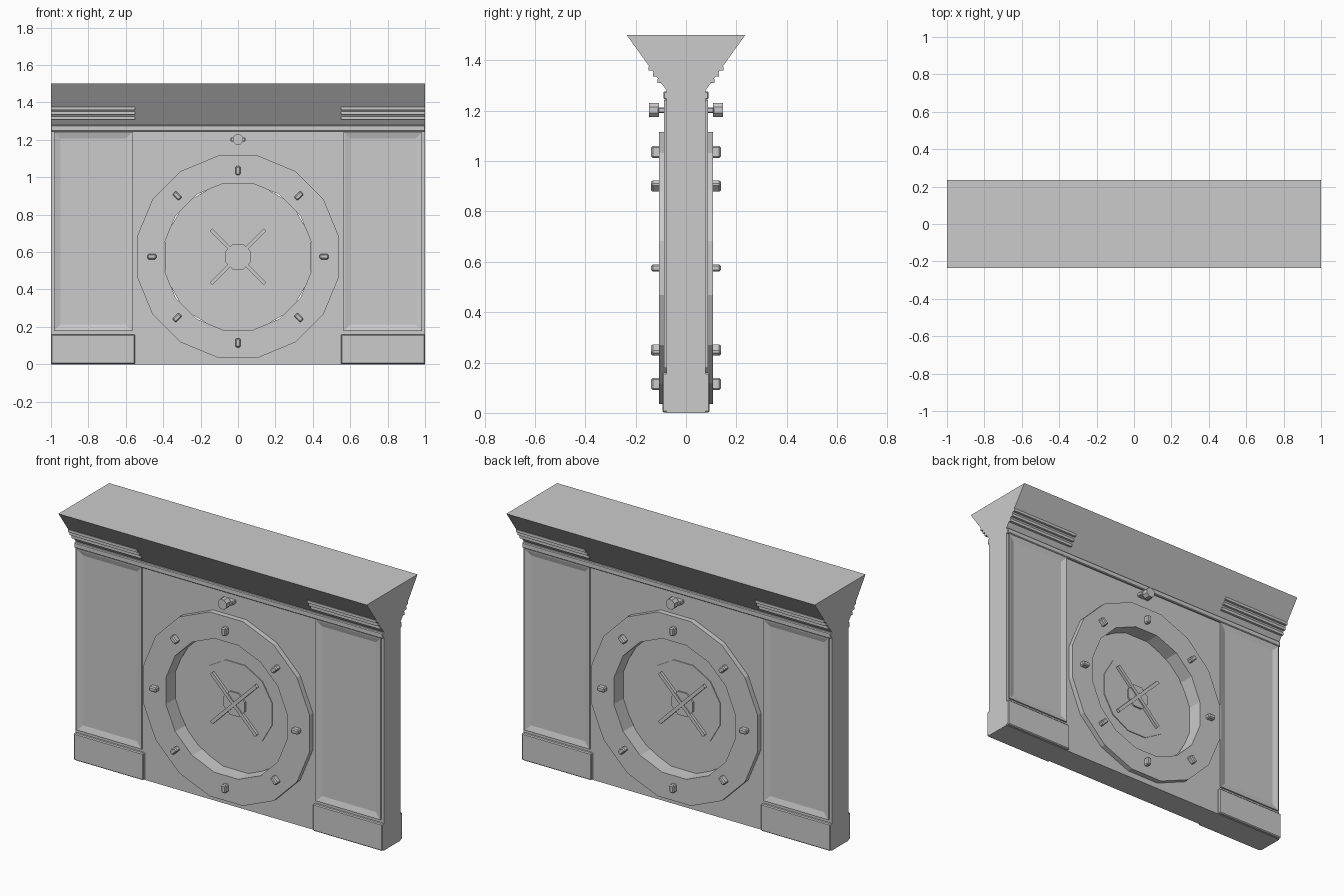
import bpy, bmesh
from math import pi, cos, sin
from mathutils import Matrix, Vector

if "Cube" in bpy.data.objects:
    bpy.data.objects.remove(bpy.data.objects["Cube"])

CZ = 0.575  # height of the round opening's centre


def finish(name, bm):
    bmesh.ops.recalc_face_normals(bm, faces=bm.faces)
    me = bpy.data.meshes.new(name)
    bm.to_mesh(me)
    bm.free()
    ob = bpy.data.objects.new(name, me)
    bpy.context.collection.objects.link(ob)
    return ob


def box(name, x, y, z, bevel=0, angle=0):
    """Box from (min, max) ranges, optionally turned about y through its place on the opening."""
    bm = bmesh.new()
    bmesh.ops.create_cube(bm, size=1)
    for v in bm.verts:
        v.co = Vector([(r[0] + r[1]) / 2 + c * (r[1] - r[0]) for r, c in zip((x, y, z), v.co)])
    if bevel:
        bmesh.ops.bevel(bm, geom=bm.edges[:], offset=bevel, segments=1, affect='EDGES')
    if angle:
        bmesh.ops.rotate(bm, verts=bm.verts, cent=(0, 0, CZ), matrix=Matrix.Rotation(angle, 3, 'Y'))
    return finish(name, bm)


def prism(name, apothem, n, y0, y1, z=CZ, inner=0):
    """Flat-topped n-gon prism along y; a tube when inner is given."""
    bm = bmesh.new()

    def loop(a, y):
        r = a / cos(pi / n)
        return [bm.verts.new((r * cos((2 * i + 1) * pi / n), y, z + r * sin((2 * i + 1) * pi / n)))
                for i in range(n)]
    a, b = loop(apothem, y0), loop(apothem, y1)
    if inner:
        rings = [a, b, loop(inner, y1), loop(inner, y0)]
    else:
        rings = [a, b]
        bm.faces.new(a)
        bm.faces.new(b)
    pairs = list(zip(rings, rings[1:])) + ([(rings[-1], a)] if inner else [])
    for p, q in pairs:
        for i in range(n):
            j = (i + 1) % n
            bm.faces.new((p[i], p[j], q[j], q[i]))
    return finish(name, bm)


def extrude_x(name, profile, x0, x1):
    bm = bmesh.new()
    f = bm.faces.new([bm.verts.new((x0, y, z)) for y, z in profile])
    ext = bmesh.ops.extrude_face_region(bm, geom=[f], use_keep_orig=True)['geom']
    bmesh.ops.translate(bm, vec=(x1 - x0, 0, 0), verts=[g for g in ext if isinstance(g, bmesh.types.BMVert)])
    return finish(name, bm)


def mirror(ob, x=False, y=True):
    m = ob.modifiers.new("Mirror", 'MIRROR')
    m.use_axis = (x, y, False)
    m.use_mirror_merge = False
    return ob


# wall with flared top, pierced by the round opening
half = [(0.077, 0), (0.077, 1.28), (0.235, 1.5)]
wall = extrude_x("wall", half + [(-y, z) for y, z in reversed(half)], -1, 1)
cutter = prism("opening_cutter", 0.45, 16, -0.3, 0.3)
cutter.hide_render = True
cutter.hide_viewport = True
cutter.display_type = 'WIRE'
cut = wall.modifiers.new("Opening", 'BOOLEAN')
cut.operation = 'DIFFERENCE'
cut.object = cutter

# ring lining the opening, and the recessed disc
prism("opening_ring", 0.54, 16, -0.108, 0.108, inner=0.392)
prism("disc", 0.391, 12, -0.02, 0.02)
prism("inner_disc", 0.238, 12, -0.025, 0.025)
prism("hub", 0.068, 8, -0.035, 0.035)
for k in (1, -1):
    box("cross_bar", (-0.205, 0.205), (-0.042, 0.042), (CZ - 0.01, CZ + 0.01), angle=k * pi / 4)

# studs around the ring
for i in range(8):
    mirror(box("stud", (-0.014, 0.014), (-0.138, -0.1), (CZ + 0.437, CZ + 0.484), 0.006, i * pi / 4))

# lamp above the ring
mirror(box("lamp_bracket", (-0.04, 0.04), (-0.112, -0.07), (1.19, 1.213), 0.004))
mirror(prism("lamp_head", 0.028, 8, -0.147, -0.107, z=1.202))

# trim under the flare
mirror(box("trim", (-1, 1), (-0.09, -0.07), (1.245, 1.277), 0.004))

# side panels with a sunken bevelled field
bm = bmesh.new()
loops = []
for d, y in ((0, -0.07), (0, -0.087), (0.006, -0.087), (0.035, -0.078)):
    loops.append([bm.verts.new((x, y, z)) for x, z in
                  ((0.565 + d, 0.178 + d), (0.985 - d, 0.178 + d), (0.985 - d, 1.243 - d), (0.565 + d, 1.243 - d))])
for p, q in zip(loops, loops[1:]):
    for i in range(4):
        j = (i + 1) % 4
        bm.faces.new((p[i], p[j], q[j], q[i]))
bm.faces.new(loops[-1])
bm.faces.new(loops[0])
mirror(finish("side_panel", bm), x=True)

# plinths under the panels
mirror(box("plinth", (0.55, 1.0), (-0.094, -0.07), (0.002, 0.16), 0.005), x=True)

# slats on the ends of the flare
for z in (1.31, 1.335, 1.36):
    y = 0.077 + (z - 1.28) * 0.72
    mirror(box("slat", (0.55, 1.0), (-y - 0.014, -y + 0.03), (z, z + 0.016)), x=True)
